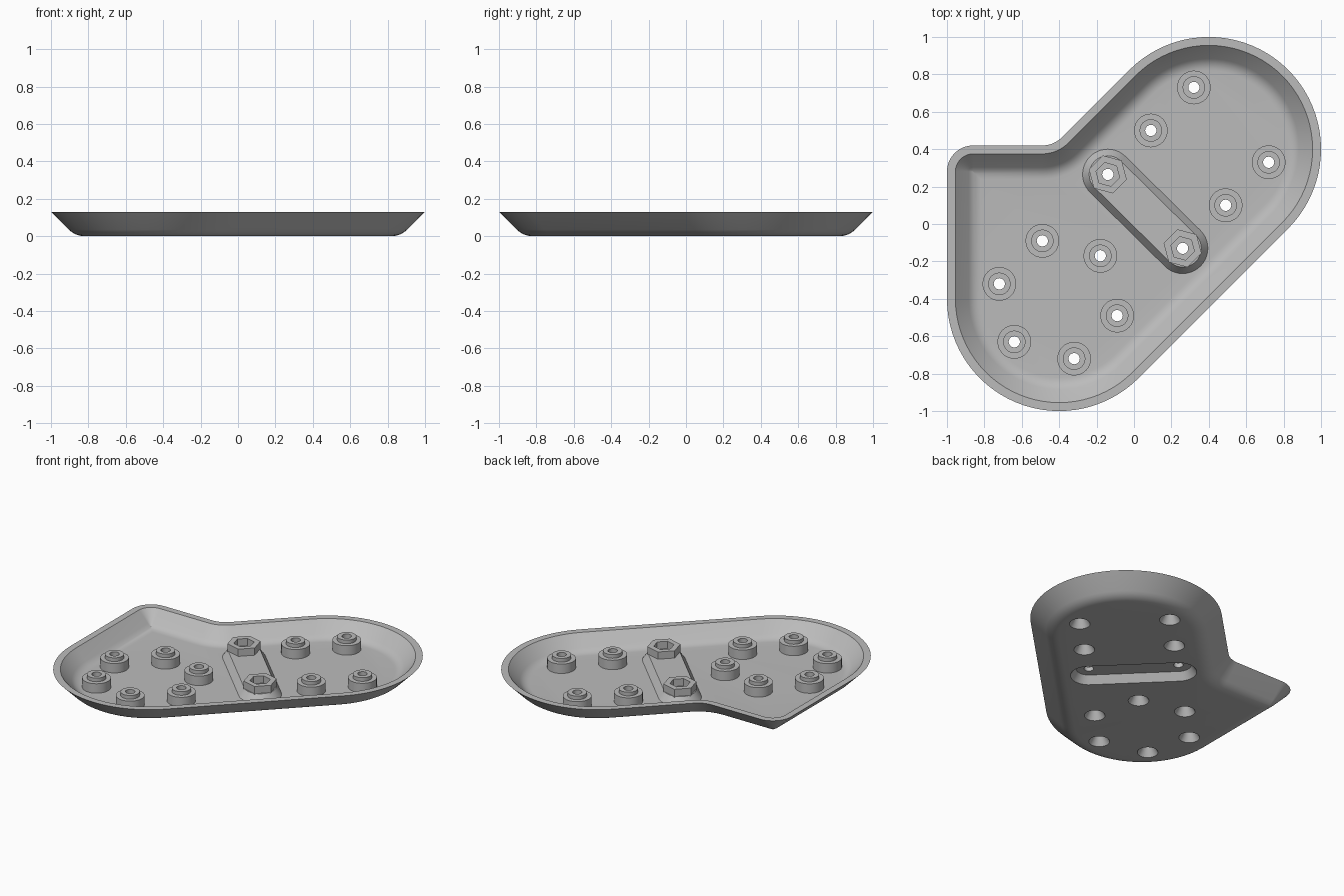
import bpy, bmesh
from math import sin, cos, pi, radians, tan

cube = bpy.data.objects.get("Cube")
if cube:
    bpy.data.objects.remove(cube)

grey = bpy.data.materials.new("light_grey")
grey.use_nodes = True
colour = (0.5, 0.5, 0.5, 1)
grey.diffuse_color = colour
grey.node_tree.nodes["Principled BSDF"].inputs["Base Color"].default_value = colour


def arc(cx, cy, r, a0, a1, n):
    angles = [radians(a0 + (a1 - a0) * i / n) for i in range(n + 1)]
    return [(cx + r * cos(a), cy + r * sin(a)) for a in angles]


def circle(cx, cy, r, n, turn=0):
    return arc(cx, cy, r, turn, turn + 360, n)[:-1]


def loft(bm, rings, loop=False):
    """Skin a stack of (points, z) rings; cap the ends unless it loops."""
    rows = [[bm.verts.new((x, y, z)) for x, y in pts] for pts, z in rings]
    pairs = list(zip(rows, rows[1:]))
    if loop:
        pairs.append((rows[-1], rows[0]))
    else:
        bm.faces.new(rows[0][::-1])
        bm.faces.new(rows[-1])
    for a, b in pairs:
        for i in range(len(a)):
            j = (i + 1) % len(a)
            bm.faces.new((a[i], a[j], b[j], b[i]))


def make(name, *stacks, loop=False):
    bm = bmesh.new()
    for rings in stacks:
        loft(bm, rings, loop)
    bmesh.ops.remove_doubles(bm, verts=bm.verts, dist=1e-4)
    bmesh.ops.recalc_face_normals(bm, faces=bm.faces)
    mesh = bpy.data.meshes.new(name)
    bm.to_mesh(mesh)
    bm.free()
    mesh.materials.append(grey)
    ob = bpy.data.objects.new(name, mesh)
    bpy.context.collection.objects.link(ob)
    return ob


def activate(ob):
    bpy.ops.object.select_all(action='DESELECT')
    ob.select_set(True)
    bpy.context.view_layer.objects.active = ob


def cut(ob, cutter):
    activate(ob)
    mod = ob.modifiers.new("cut", 'BOOLEAN')
    mod.operation = 'DIFFERENCE'
    mod.solver = 'EXACT'
    mod.object = cutter
    bpy.ops.object.modifier_apply(modifier=mod.name)


def outline(d):
    """Tray outline moved inward by d."""
    edge, corner, fillet = 0.42, 0.14, 0.15
    k = max(corner, d)
    fx = edge - 0.6 * 2 ** 0.5 - fillet * tan(pi / 8)
    return (arc(0.4, 0.4, 0.6 - d, -45, 135, 40)
            + arc(fx, edge + fillet, fillet + d, -45, -90, 10)
            + arc(-1 + k, edge - k, k - d, 90, 180, 12)
            + arc(-0.4, -0.4, 0.6 - d, 180, 315, 30))


def bend(radius):
    """Rounded bend from the flat floor into the sloping wall."""
    return [(0.18 - radius_x, z) for radius_x, z in
            [(radius * sin(a), 0.12 - radius * cos(a))
             for a in [radians(9 * i) for i in range(6)]]]


# Tray shell: underside, sloping wall, flat rim, inner wall, floor
profile = bend(0.12) + [(0, 0.13), (0.045, 0.13)] + bend(0.09)[::-1]
tray = make("tray", [(outline(d), z) for d, z in profile])

# Raised rib, hollow underneath
BOLTS = [(-0.14, 0.265), (0.26, -0.13)]


def slot(r):
    (px, py), (qx, qy) = BOLTS
    return arc(qx, qy, r, -135, 45, 20) + arc(px, py, r, 45, 225, 20)


rib = make("rib", [(slot(0.135), 0.015), (slot(0.135), 0.03), (slot(0.1), 0.08)])

# Cutters for the groove, bolt holes and boss openings
BOSSES = [(0.32, 0.73), (0.09, 0.5), (0.72, 0.33), (0.49, 0.1), (-0.49, -0.09),
          (-0.72, -0.32), (-0.18, -0.17), (-0.09, -0.49), (-0.64, -0.63), (-0.32, -0.72)]
groove = make("groove_cutter",
              [(slot(0.115), -0.02), (slot(0.115), 0), (slot(0.08), 0.05)])
bolt_holes = make("bolt_hole_cutter",
                  *[[(circle(x, y, 0.03, 24), z) for z in (-0.05, 0.2)] for x, y in BOLTS])
openings = make("opening_cutter",
                *[[(circle(x, y, 0.07, 32), z) for z in (-0.05, 0.2)] for x, y in BOSSES])
cut(tray, groove)
cut(tray, openings)
cut(rib, groove)
cut(rib, bolt_holes)
for helper in (groove, bolt_holes, openings):
    bpy.data.objects.remove(helper)

# Stepped bosses with a countersunk through hole
BOSS = [(0.065, 0), (0.03, 0.06), (0.03, 0.12), (0.06, 0.12), (0.06, 0.095),
        (0.09, 0.095), (0.09, 0.015), (0.07, 0.015), (0.07, 0)]
parts = [tray, rib]
for i, (x, y) in enumerate(BOSSES):
    parts.append(make(f"boss_{i + 1}", [(circle(x, y, r, 32), z) for r, z in BOSS], loop=True))

# Hexagonal nut sockets on the rib
NUT = [(0.065, 0.075), (0.065, 0.13), (0.105, 0.13), (0.105, 0.075)]
for i, (x, y) in enumerate(BOLTS):
    parts.append(make(f"nut_socket_{i + 1}",
                      [(circle(x, y, r, 6, 45), z) for r, z in NUT], loop=True))

for ob in parts:
    activate(ob)
    bpy.ops.object.shade_smooth_by_angle(angle=radians(30))
